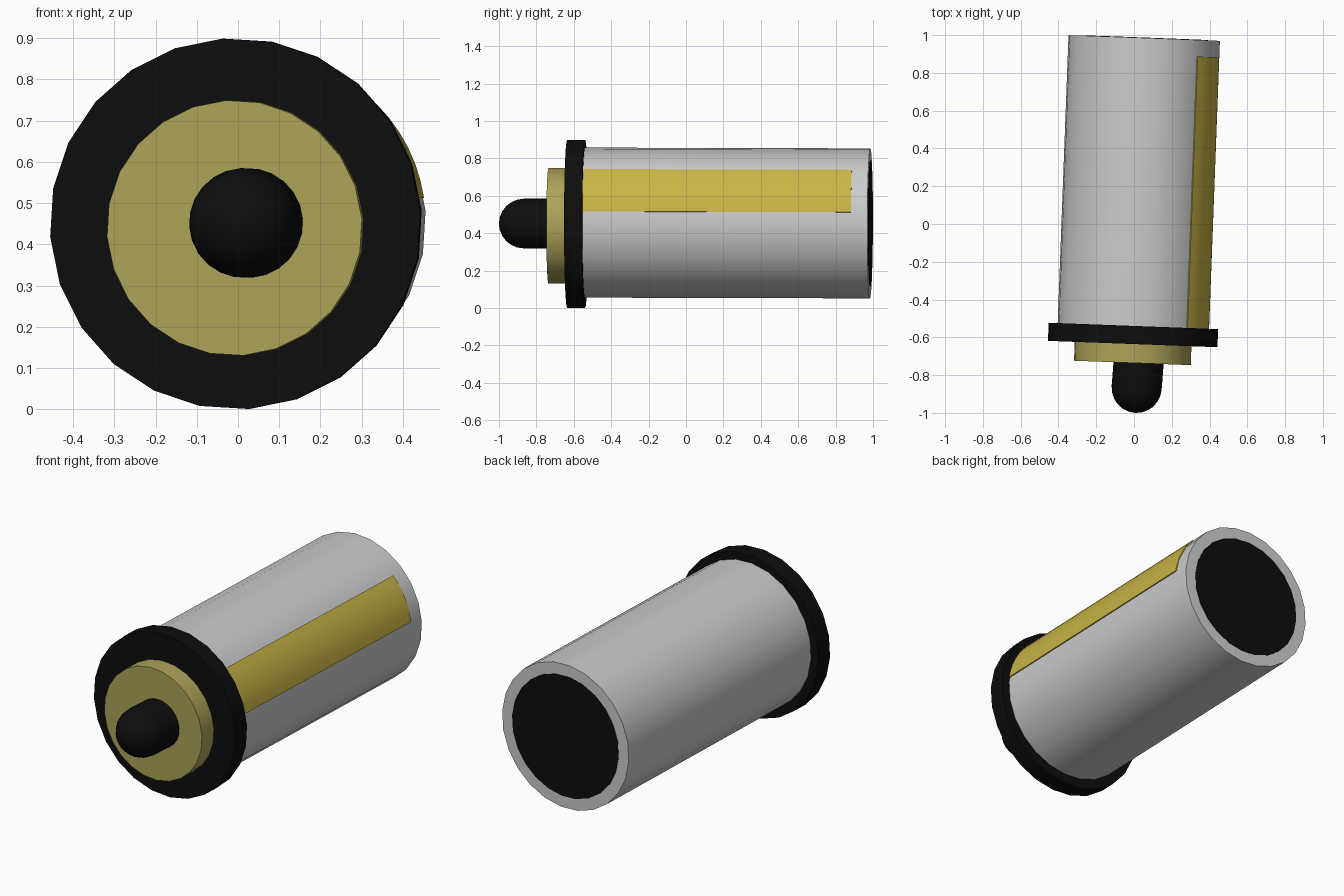
import bpy, bmesh, math
from mathutils import Matrix, Vector

if "Cube" in bpy.data.objects:
    bpy.data.objects.remove(bpy.data.objects["Cube"])

SIDES = 24
PHASE = math.radians(4)


def material(name, rgb):
    m = bpy.data.materials.new(name)
    m.diffuse_color = (*rgb, 1)
    m.use_nodes = True
    m.node_tree.nodes["Principled BSDF"].inputs["Base Color"].default_value = m.diffuse_color
    return m


BLACK = material("black", (0.004, 0.004, 0.004))
BRASS = material("dull_brass", (0.42, 0.37, 0.10))
YELLOW = material("yellow", (0.58, 0.46, 0.06))


def place(x, y, z, yaw, pitch=0.0):
    """Local +Y is the part's axis; yaw turns it toward +x."""
    return (Matrix.Translation((x, y, z)) @ Matrix.Rotation(math.radians(-yaw), 4, 'Z')
            @ Matrix.Rotation(math.radians(pitch), 4, 'X'))


def finish(name, bm, matrix, mat):
    bmesh.ops.recalc_face_normals(bm, faces=bm.faces)
    me = bpy.data.meshes.new(name)
    bm.to_mesh(me)
    bm.free()
    ob = bpy.data.objects.new(name, me)
    bpy.context.collection.objects.link(ob)
    ob.matrix_world = matrix
    if mat:
        me.materials.append(mat)
    bpy.ops.object.select_all(action='DESELECT')
    ob.select_set(True)
    bpy.context.view_layer.objects.active = ob
    bpy.ops.object.shade_smooth_by_angle(angle=math.radians(35))
    return ob


def lathe(name, profile, matrix, mat=None):
    """Closed solid of revolution about Y from (radius, y) points."""
    bm = bmesh.new()
    rings = []
    for r, y in profile:
        rings.append([bm.verts.new((r * math.cos(PHASE + i * math.tau / SIDES), y,
                                    r * math.sin(PHASE + i * math.tau / SIDES)))
                      for i in range(SIDES)])
    for a, b in zip(rings, rings[1:]):
        for i in range(SIDES):
            j = (i + 1) % SIDES
            bm.faces.new((a[i], a[j], b[j], b[i]))
    bm.faces.new(rings[0])
    bm.faces.new(rings[-1])
    return finish(name, bm, matrix, mat)


YAW = 2.15
# Main barrel, its dark end and the side stripe share one frame
barrel_frame = place(-0.005, -0.5875, 0.457, YAW, -0.15)
END = 1.573
lathe("barrel", [(0.402, 0.02), (0.402, END)], barrel_frame)
lathe("dark_end", [(0.338, END - 0.04), (0.338, END + 0.002)], barrel_frame, BLACK)

# Curved stripe along the upper right of the barrel
bm = bmesh.new()
N = 6
arc = [math.radians(8.5 + 36.5 * i / N) for i in range(N + 1)]
section = [(0.405, a) for a in arc] + [(0.385, a) for a in reversed(arc)]
face = bm.faces.new([bm.verts.new((r * math.cos(a), 0.03, r * math.sin(a)))
                     for r, a in section])
ext = bmesh.ops.extrude_face_region(bm, geom=[face], use_keep_orig=True)
bmesh.ops.translate(bm, vec=Vector((0, 1.455, 0)),
                    verts=[v for v in ext["geom"] if isinstance(v, bmesh.types.BMVert)])
finish("side_stripe", bm, barrel_frame, YELLOW)

# Wide flange and the smaller disc in front of it
lathe("flange", [(0.45, -0.048), (0.45, 0.048)], place(-0.005, -0.5875, 0.45, YAW), BLACK)
lathe("front_disc", [(0.31, -0.148), (0.31, 0.0)], place(-0.003, -0.5875, 0.44, YAW), BRASS)

# Rounded nub, slightly off the main axis
R = 0.133
dome = [(R * math.sin(math.radians(t)), -R * math.cos(math.radians(t)))
        for t in (3, 15, 30, 45, 60, 75, 90)]
lathe("nub", dome + [(R, 0.16)], place(0.014, -0.867, 0.452, 4.5), BLACK)
